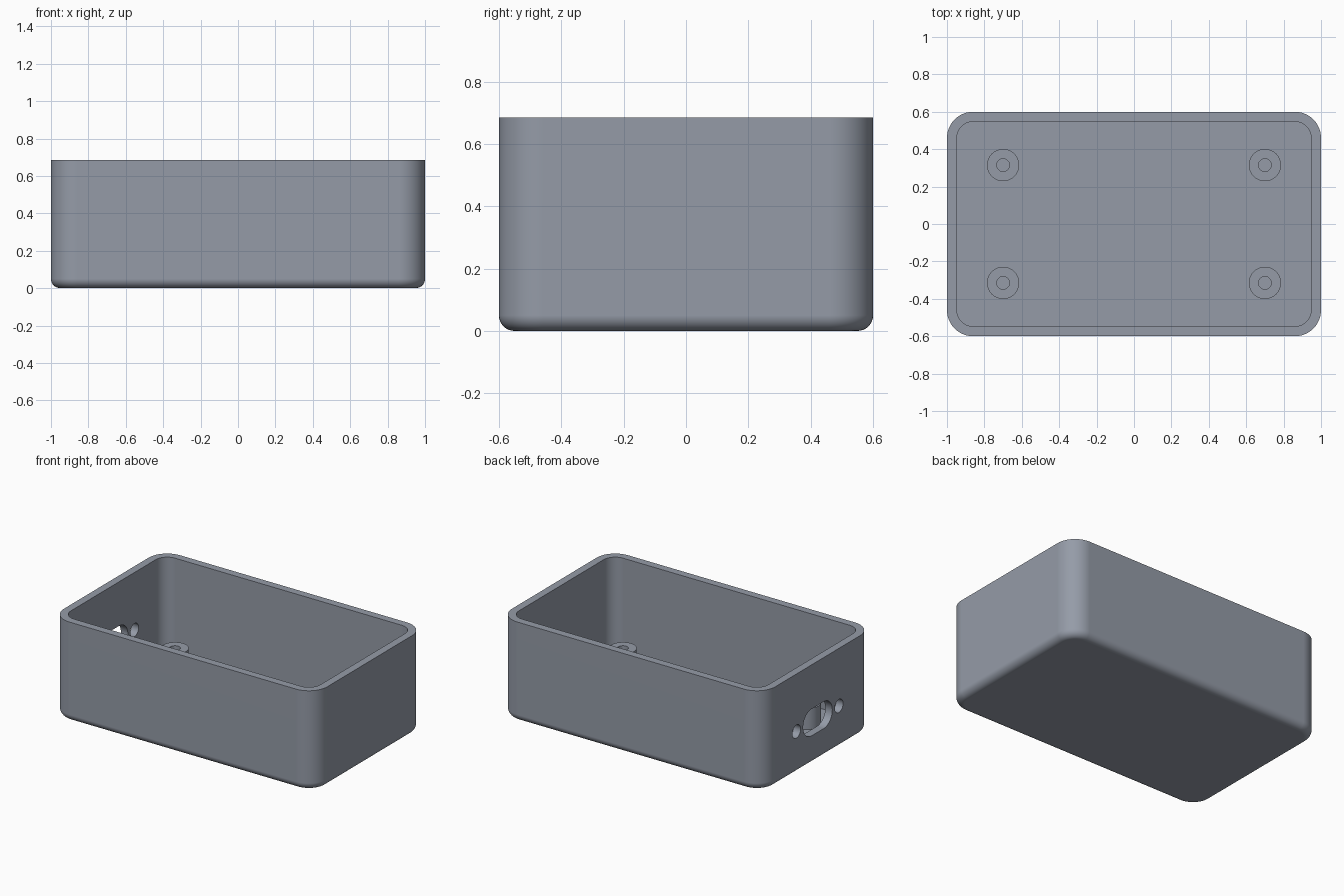
import bpy, bmesh, math
from mathutils import Matrix

cube = bpy.data.objects.get("Cube")
if cube:
    bpy.data.objects.remove(cube, do_unlink=True)

HALF_X, HALF_Y, HEIGHT = 1.0, 0.6, 0.685
CORNER, WALL, FILLET, FLOOR = 0.14, 0.053, 0.05, 0.055

grey = bpy.data.materials.new("slate_grey")
grey.use_nodes = True
colour = (0.30, 0.33, 0.39, 1)
grey.diffuse_color = colour
grey.node_tree.nodes["Principled BSDF"].inputs["Base Color"].default_value = colour


def rounded_rect(hx, hy, r, steps=14):
    """Outline of a rounded rectangle, counter-clockwise."""
    points = []
    for quarter, (sx, sy) in enumerate([(1, 1), (-1, 1), (-1, -1), (1, -1)]):
        for i in range(steps + 1):
            a = (quarter + i / steps) * math.pi / 2
            points.append((sx * (hx - r) + r * math.cos(a),
                           sy * (hy - r) + r * math.sin(a)))
    return points


def stack(name, rings, closed=False):
    """Skin a list of (outline, z) rings; cap the ends or close the loop."""
    bm = bmesh.new()
    loops = [[bm.verts.new((x, y, z)) for x, y in outline] for outline, z in rings]
    pairs = list(zip(loops, loops[1:]))
    if closed:
        pairs.append((loops[-1], loops[0]))
    else:
        bm.faces.new(loops[0][::-1])
        bm.faces.new(loops[-1])
    for low, high in pairs:
        for i in range(len(low)):
            j = (i + 1) % len(low)
            bm.faces.new((low[i], low[j], high[j], high[i]))
    bmesh.ops.remove_doubles(bm, verts=bm.verts, dist=1e-5)
    bmesh.ops.recalc_face_normals(bm, faces=bm.faces)
    mesh = bpy.data.meshes.new(name)
    bm.to_mesh(mesh)
    bm.free()
    mesh.materials.append(grey)
    obj = bpy.data.objects.new(name, mesh)
    bpy.context.collection.objects.link(obj)
    return obj


def activate(obj):
    bpy.ops.object.select_all(action='DESELECT')
    obj.select_set(True)
    bpy.context.view_layer.objects.active = obj


def smooth(obj):
    activate(obj)
    bpy.ops.object.shade_smooth_by_angle(angle=math.radians(30))


# Open box: filleted base, straight outer wall, rim, inner wall and floor
rings = []
for i in range(9):
    a = i / 8 * math.pi / 2
    inset = FILLET * (1 - math.sin(a))
    rings.append((rounded_rect(HALF_X - inset, HALF_Y - inset, CORNER - inset),
                  FILLET * (1 - math.cos(a))))
rings.append((rounded_rect(HALF_X, HALF_Y, CORNER), HEIGHT))
inner = rounded_rect(HALF_X - WALL, HALF_Y - WALL, CORNER - WALL)
rings += [(inner, HEIGHT), (inner, FLOOR)]
box = stack("box_shell", rings)

# Connector slot and its two screw holes, cut through the right-hand end wall
for name, y, half_width, radius in (("slot_cutter", 0, 0.158, 0.092),
                                    ("front_screw_cutter", -0.23, 0.045, 0.045),
                                    ("back_screw_cutter", 0.23, 0.045, 0.045)):
    outline = rounded_rect(radius, half_width, radius)
    cutter = stack(name, [(outline, -0.1), (outline, 0.1)])
    cutter.data.transform(Matrix.Translation((-HALF_X, y, 0.29))
                          @ Matrix.Rotation(math.pi / 2, 4, 'Y'))
    cut = box.modifiers.new(name, 'BOOLEAN')
    cut.operation, cut.solver, cut.object = 'DIFFERENCE', 'EXACT', cutter
    activate(box)
    bpy.ops.object.modifier_apply(modifier=cut.name)
    bpy.data.objects.remove(cutter, do_unlink=True)

smooth(box)
weighted = box.modifiers.new("even_shading", 'WEIGHTED_NORMAL')
weighted.keep_sharp = True

# Four hollow standoffs on the floor
outside, bore = rounded_rect(0.086, 0.086, 0.086), rounded_rect(0.034, 0.034, 0.034)
for x_name, sx in (("left", 1), ("right", -1)):
    for y_name, sy in (("front", -1), ("back", 1)):
        post = stack(f"{y_name}_{x_name}_standoff",
                     [(outside, FLOOR), (outside, 0.2), (bore, 0.2), (bore, FLOOR)],
                     closed=True)
        post.location = (sx * 0.7, sy * 0.315, 0)
        smooth(post)
